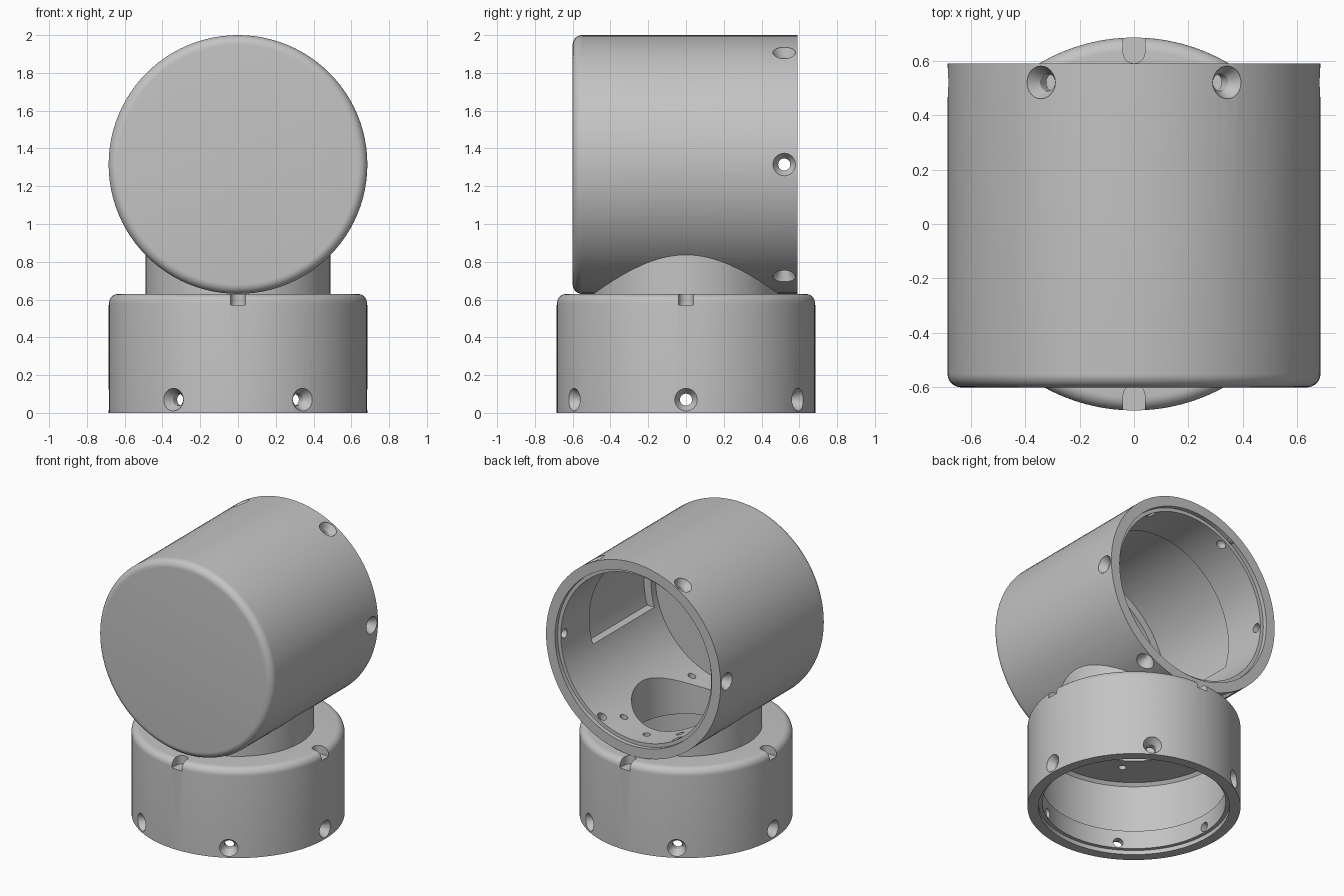
import bpy, bmesh
from math import radians, sin, cos, pi
from mathutils import Matrix, Vector

old = bpy.data.objects.get("Cube")
if old:
    bpy.data.objects.remove(old, do_unlink=True)

R = 0.685          # outer radius of both cups
BORE = 0.59        # inner radius
LIP = 0.615        # stepped rim radius
POCKET = 0.645     # relieved inner radius
TOP = 0.63         # top of the base
AXIS_Z = 1.315     # height of the head's axis

grey = bpy.data.materials.new("satin_grey")
grey.use_nodes = True
grey.diffuse_color = (0.55, 0.55, 0.55, 1)
grey.node_tree.nodes["Principled BSDF"].inputs["Base Color"].default_value = (0.55, 0.55, 0.55, 1)


def finish(name, bm, matrix):
    bmesh.ops.remove_doubles(bm, verts=bm.verts, dist=1e-5)
    bmesh.ops.recalc_face_normals(bm, faces=bm.faces)
    bm.transform(matrix)
    mesh = bpy.data.meshes.new(name)
    bm.to_mesh(mesh)
    bm.free()
    mesh.materials.append(grey)
    obj = bpy.data.objects.new(name, mesh)
    bpy.context.collection.objects.link(obj)
    return obj


def lathe(name, profile, matrix=Matrix(), steps=96):
    """Spin (radius, height) points around local z."""
    bm = bmesh.new()
    verts = [bm.verts.new((r, 0, h)) for r, h in profile]
    edges = [bm.edges.new(pair) for pair in zip(verts, verts[1:])]
    bmesh.ops.spin(bm, geom=verts + edges, cent=(0, 0, 0), axis=(0, 0, 1),
                   angle=2 * pi, steps=steps, use_merge=True)
    return finish(name, bm, matrix)


def rod(name, radius, low, high, matrix=Matrix(), steps=96):
    return lathe(name, [(0, low), (radius, low), (radius, high), (0, high)], matrix, steps)


def hull(name, points, matrix=Matrix()):
    bm = bmesh.new()
    for p in points:
        bm.verts.new(p)
    bmesh.ops.convex_hull(bm, input=bm.verts)
    bmesh.ops.dissolve_limit(bm, angle_limit=0.01, verts=bm.verts, edges=bm.edges)
    return finish(name, bm, matrix)


def boolean(target, tool, operation="DIFFERENCE"):
    mod = target.modifiers.new("cut", "BOOLEAN")
    mod.operation, mod.object, mod.solver = operation, tool, "EXACT"
    graph = bpy.context.evaluated_depsgraph_get()
    mesh = bpy.data.meshes.new_from_object(target.evaluated_get(graph))
    target.modifiers.clear()
    target.data = mesh
    bpy.data.objects.remove(tool, do_unlink=True)


def turn(angle, axis="Z"):
    return Matrix.Rotation(radians(angle), 4, axis)


def fillet(edge, radius=0.05, steps=8):
    """Rounded outer corner ending at the flat cap."""
    arc = [i * pi / 2 / steps for i in range(steps + 1)]
    return [(R - radius + radius * cos(a), edge - radius + radius * sin(a)) for a in arc]


def screw_holes(target, height, frame=Matrix()):
    # six countersunk radial holes close to an open rim
    profile = [(0, 0.5), (0.032, 0.5), (0.032, 0.635), (0.06, 0.68), (0.06, 0.75), (0, 0.75)]
    for k in range(6):
        place = frame @ Matrix.Translation((0, 0, height)) @ turn(60 * k) @ turn(90, "Y")
        boolean(target, lathe("screw_cutter", profile, place, 24))


def well_and_bolts(target):
    # open shaft joining both cups, with fixing holes around it
    boolean(target, rod("well_cutter", 0.35, 0.45, 1.1))
    for angle in (60, 90, 120, 240, 270, 300):
        spot = turn(angle) @ Matrix.Translation((0.44, 0, 0))
        boolean(target, rod("bolt_cutter", 0.025, 0.45, 0.95, spot, 16))


# Base: downward-opening cup with rounded top edge
base = lathe("base_cup", [(0, 0.54), (POCKET - 0.02, 0.54), (POCKET, 0.52), (POCKET, 0.16),
                          (BORE, 0.16), (BORE, 0.03), (LIP, 0.03), (LIP, 0), (R, 0)]
             + fillet(TOP) + [(0, TOP)])
well_and_bolts(base)
screw_holes(base, 0.07)
for quarter in range(4):
    slot = [(x + 0.04 * cos(a), 0.04 * sin(a), z)
            for x in (0.63, 0.8) for z in (TOP - 0.06, TOP + 0.1)
            for a in (i * pi / 12 for i in range(24))]
    boolean(base, hull("notch_cutter", slot, turn(90 * quarter)))

# Head: horizontal cup, closed at the front, open at the back, joined to the neck
frame = Matrix.Translation((0, 0, AXIS_Z)) @ turn(-90, "X")
shell = [(r, -h) for r, h in reversed(fillet(0.6))]
head = lathe("head_and_neck", [(0, -0.6)] + shell + [(R, 0.59), (0, 0.59)], frame)
boolean(head, rod("neck", 0.49, TOP - 0.03, 1.0), "UNION")
boolean(head, lathe("bore_cutter", [(0, -0.5), (BORE, -0.5), (BORE, 0.56), (LIP, 0.56),
                                    (LIP, 0.7), (0, 0.7)], frame))

# Relieved upper pocket inside the head
arc = [radians(-16 + 212 * i / 60) for i in range(61)]
boolean(head, hull("pocket_cutter", [(POCKET * cos(a), y, AXIS_Z + POCKET * sin(a))
                                     for a in arc for y in (-0.45, 0.24)]))
well_and_bolts(head)
screw_holes(head, 0.52, frame)

# Smooth curved walls, crisp edges
bpy.ops.object.select_all(action="DESELECT")
for obj in (base, head):
    obj.select_set(True)
bpy.context.view_layer.objects.active = head
bpy.ops.object.shade_smooth_by_angle(angle=radians(30))
